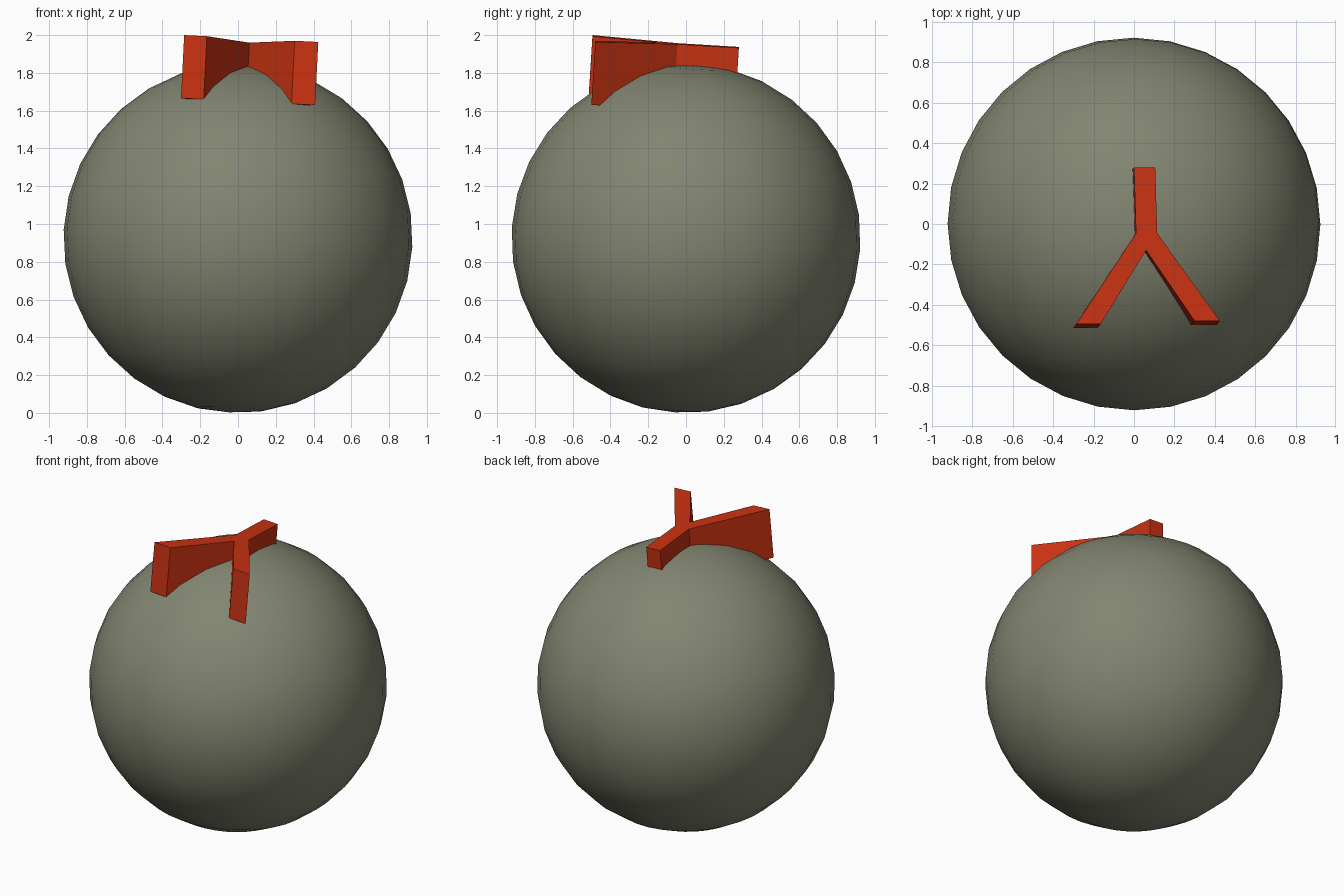
import bpy, bmesh
from mathutils import Vector

cube = bpy.data.objects.get("Cube")
if cube:
    bpy.data.objects.remove(cube, do_unlink=True)


def material(name, rgb):
    mat = bpy.data.materials.new(name)
    mat.use_nodes = True
    mat.diffuse_color = (*rgb, 1)
    mat.node_tree.nodes["Principled BSDF"].inputs["Base Color"].default_value = (*rgb, 1)
    return mat


olive_grey = material("olive grey", (0.225, 0.235, 0.165))
orange_red = material("orange red", (0.58, 0.032, 0.006))

# The whole model leans slightly along this axis
lean = Vector((0.05, 0.0625, 1)).normalized()

# Smooth ball
bpy.ops.mesh.primitive_uv_sphere_add(segments=32, ring_count=16, radius=0.924,
                                     location=(0, 0, 0.924))
ball = bpy.context.object
ball.name = "ball"
ball.rotation_euler = Vector((0, 0, 1)).rotation_difference(lean).to_euler()
ball.data.materials.append(olive_grey)
bpy.ops.object.shade_smooth()

# Three-armed fin: a flat outline on the leaning plane, extruded into the ball
outline = [(0.0, 0.28), (0.01, -0.045), (-0.285, -0.495), (-0.165, -0.495),
           (0.06, -0.13), (0.3, -0.48), (0.425, -0.48), (0.115, -0.045), (0.105, 0.28)]


def top_height(x, y):
    return 1.983 - 0.05 * (x - 0.05) - 0.0625 * (y + 0.49)


bm = bmesh.new()
top = bm.faces.new([bm.verts.new((x, y, top_height(x, y))) for x, y in outline])
extruded = bmesh.ops.extrude_face_region(bm, geom=[top], use_keep_orig=True)
lower = [v for v in extruded["geom"] if isinstance(v, bmesh.types.BMVert)]
bmesh.ops.translate(bm, verts=lower, vec=-0.335 * lean)
bmesh.ops.recalc_face_normals(bm, faces=bm.faces)
mesh = bpy.data.meshes.new("three_armed_fin")
bm.to_mesh(mesh)
bm.free()
mesh.materials.append(orange_red)
fin = bpy.data.objects.new("three_armed_fin", mesh)
bpy.context.collection.objects.link(fin)
